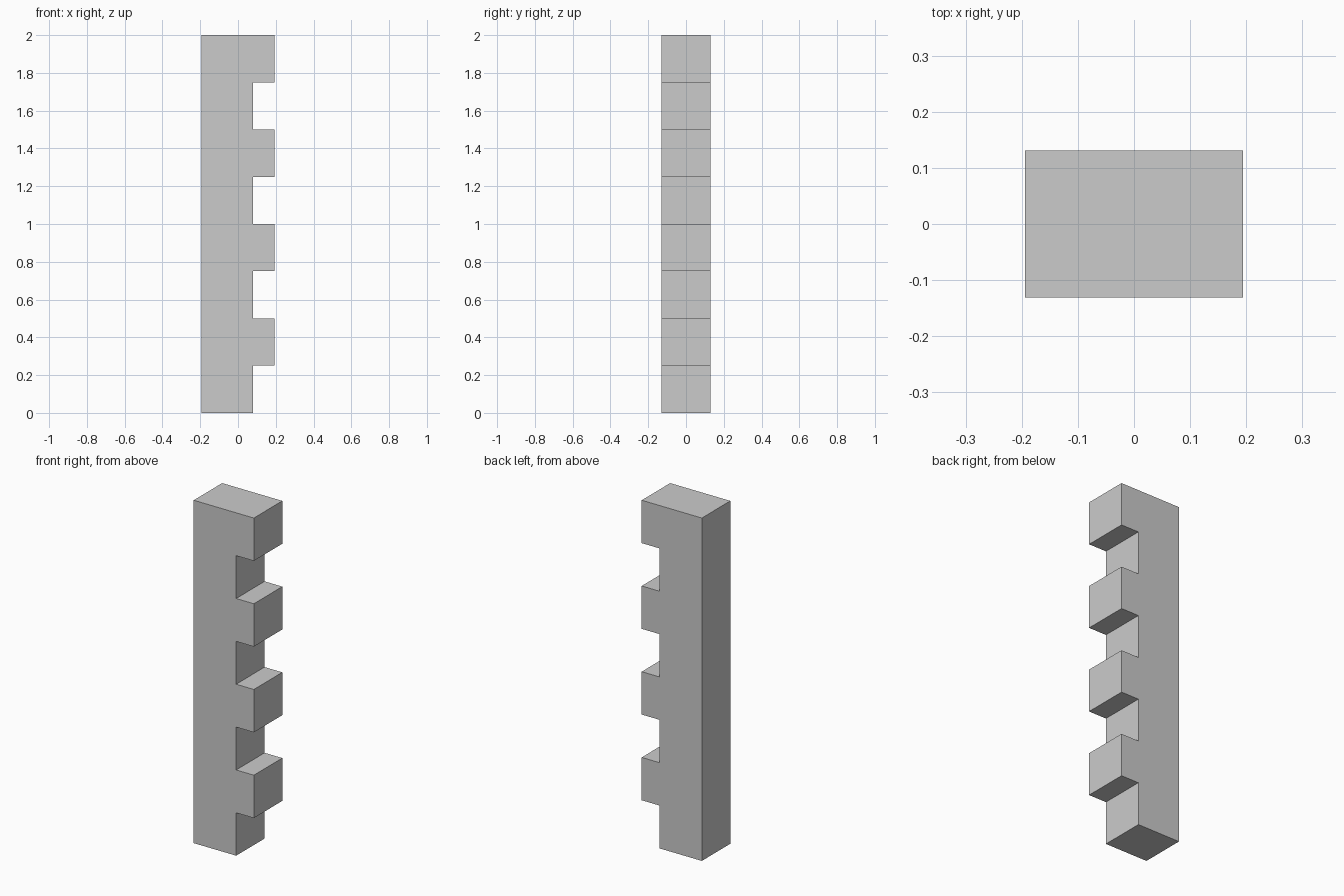
import bpy, bmesh

if "Cube" in bpy.data.objects:
    bpy.data.objects.remove(bpy.data.objects["Cube"])

X_LEFT, X_NOTCH, X_TOOTH = -0.194, 0.08, 0.194
HALF_DEPTH = 0.131
STEP, TEETH = 0.25, 4

# Side profile: straight back edge, alternating notches and teeth on the right
profile = [(X_LEFT, 0.0)]
for i in range(TEETH * 2):
    x = X_TOOTH if i % 2 else X_NOTCH
    profile += [(x, i * STEP), (x, (i + 1) * STEP)]
profile.append((X_LEFT, TEETH * 2 * STEP))

# Toothed post: profile extruded through its depth
bm = bmesh.new()
face = bm.faces.new([bm.verts.new((x, -HALF_DEPTH, z)) for x, z in profile])
ext = bmesh.ops.extrude_face_region(bm, geom=[face], use_keep_orig=True)
verts = [g for g in ext["geom"] if isinstance(g, bmesh.types.BMVert)]
bmesh.ops.translate(bm, verts=verts, vec=(0, 2 * HALF_DEPTH, 0))
bmesh.ops.recalc_face_normals(bm, faces=bm.faces)

mesh = bpy.data.meshes.new("toothed_post")
bm.to_mesh(mesh)
bm.free()
bpy.context.collection.objects.link(bpy.data.objects.new("toothed_post", mesh))
